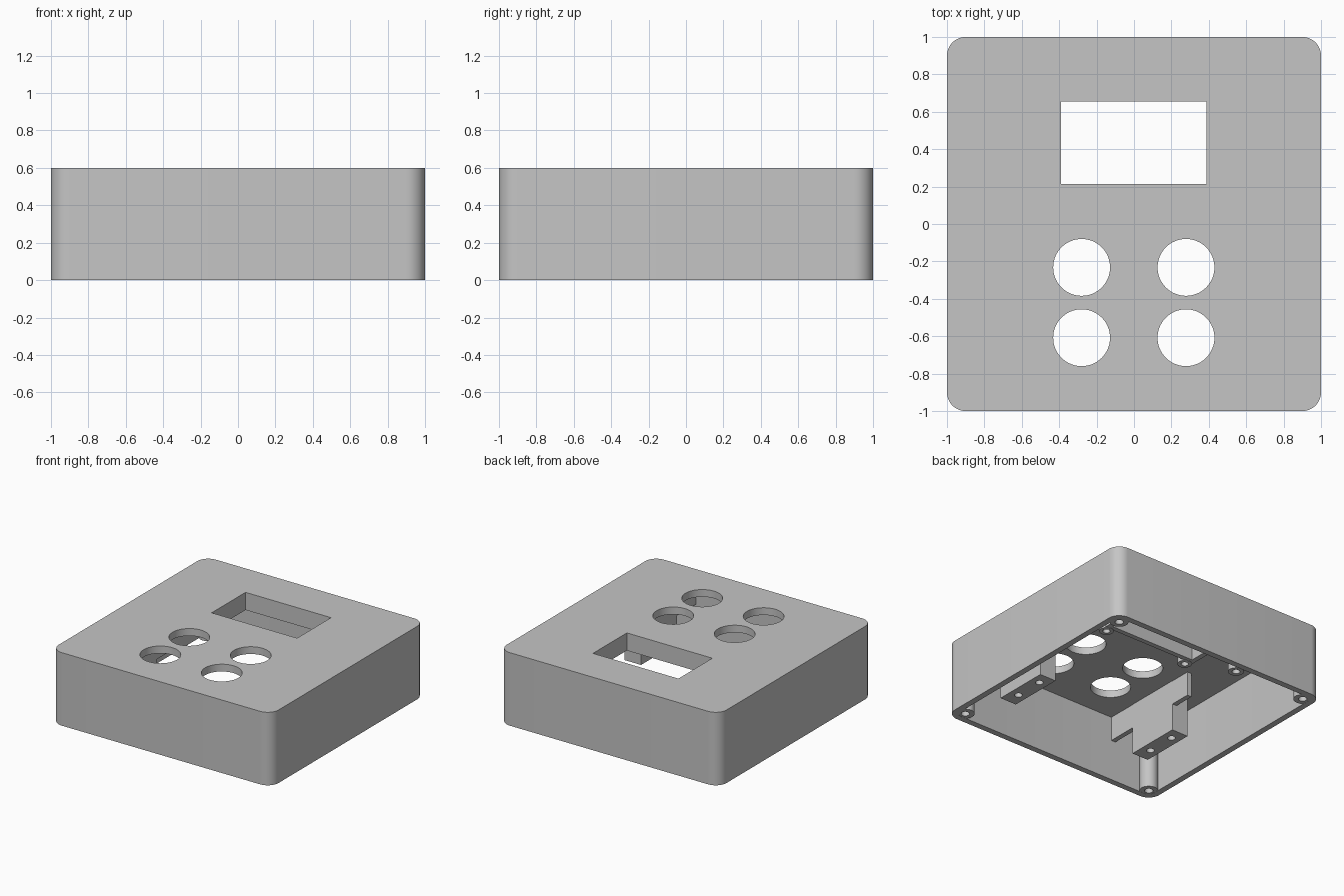
import bpy
import bmesh
from math import cos, sin, pi

cube = bpy.data.objects.get("Cube")
if cube:
    bpy.data.objects.remove(cube, do_unlink=True)

HEIGHT, CEILING, WALL, CORNER = 0.6, 0.54, 0.05, 0.1

grey = bpy.data.materials.new("plain grey")
grey.use_nodes = True
grey.diffuse_color = (0.56, 0.56, 0.56, 1)
grey.node_tree.nodes["Principled BSDF"].inputs["Base Color"].default_value = grey.diffuse_color


def prism(name, outline, z0, z1):
    """Extrude a flat outline from z0 up to z1."""
    bm = bmesh.new()
    face = bm.faces.new([bm.verts.new((x, y, z0)) for x, y in outline])
    new = bmesh.ops.extrude_face_region(bm, geom=[face])["geom"]
    top = [v for v in new if isinstance(v, bmesh.types.BMVert)]
    bmesh.ops.translate(bm, verts=top, vec=(0, 0, z1 - z0))
    bmesh.ops.recalc_face_normals(bm, faces=bm.faces)
    mesh = bpy.data.meshes.new(name)
    bm.to_mesh(mesh)
    bm.free()
    mesh.materials.append(grey)
    obj = bpy.data.objects.new(name, mesh)
    bpy.context.scene.collection.objects.link(obj)
    return obj


def rect(x0, x1, y0, y1):
    return [(x0, y0), (x1, y0), (x1, y1), (x0, y1)]


def circle(x, y, r, n=48):
    return [(x + r * cos(2 * pi * i / n), y + r * sin(2 * pi * i / n)) for i in range(n)]


def rounded_square(half, r, steps=12):
    pts = []
    for q, (sx, sy) in enumerate([(1, 1), (-1, 1), (-1, -1), (1, -1)]):
        for i in range(steps + 1):
            a = (q + i / steps) * pi / 2
            pts.append((sx * (half - r) + r * cos(a), sy * (half - r) + r * sin(a)))
    return pts


def cut(obj, outline, z0, z1):
    """Subtract a prism from an object and discard the cutter."""
    cutter = prism("cutter", outline, z0, z1)
    cutter.hide_render = True
    mod = obj.modifiers.new("cut", 'BOOLEAN')
    mod.operation, mod.solver, mod.object = 'DIFFERENCE', 'EXACT', cutter
    bpy.context.view_layer.objects.active = obj
    bpy.ops.object.modifier_apply(modifier=mod.name)
    bpy.data.objects.remove(cutter, do_unlink=True)


def post(name, x, y, r, z0, hole):
    """Round screw post hanging from the ceiling, with a blind hole."""
    obj = prism(name, circle(x, y, r, 32), z0, CEILING + 0.01)
    cut(obj, circle(x, y, hole, 24), z0 - 0.1, CEILING - 0.03)
    parts.append(obj)


parts = []
window = rect(-0.39, 0.387, 0.215, 0.655)

# Hollow case, open underneath
case = prism("case_shell", rounded_square(1, CORNER), 0, HEIGHT)
cut(case, rounded_square(1 - WALL, CORNER - WALL), -0.2, CEILING)
cut(case, window, 0.3, 0.8)
for x in (-0.28, 0.278):
    for y in (-0.232, -0.608):
        cut(case, circle(x, y, 0.152, 64), 0.3, 0.8)
parts.append(case)

# Deep frame around the display window
frame = prism("window_frame", rect(-0.43, 0.427, 0.175, 0.695), 0.455, CEILING + 0.01)
cut(frame, window, 0.3, 0.8)
parts.append(frame)

for side, s in (("left", 1), ("right", -1)):
    # Corner screw posts and display posts
    for end, t in (("back", 1), ("front", -1)):
        post(f"corner_post_{end}_{side}", s * 0.9, t * 0.9, 0.07, 0.001, 0.032)
        post(f"display_post_{end}_{side}", s * 0.384, 0.435 + t * 0.3, 0.055, 0.452, 0.028)
    post(f"side_post_{side}", s * 0.64, 0.43, 0.06, 0.35, 0.03)

    # Rail beside the buttons
    xs = sorted((s * 0.575, s * 0.615))
    parts.append(prism(f"button_rail_{side}", rect(*xs, -0.96, -0.06), 0.34, CEILING + 0.01))

    # Block with two screw holes
    xs = sorted((s * 0.573, s * 0.722))
    block = prism(f"mounting_block_{side}", rect(*xs, -0.7, -0.235), 0.115, CEILING + 0.01)
    for y in (-0.58, -0.335):
        cut(block, circle(s * 0.648, y, 0.03, 24), 0, 0.35)
    parts.append(block)

# Smooth the rounded faces, keep edges sharp
bpy.ops.object.select_all(action='DESELECT')
for obj in parts:
    obj.select_set(True)
bpy.context.view_layer.objects.active = case
bpy.ops.object.shade_smooth_by_angle(angle=pi / 6)
